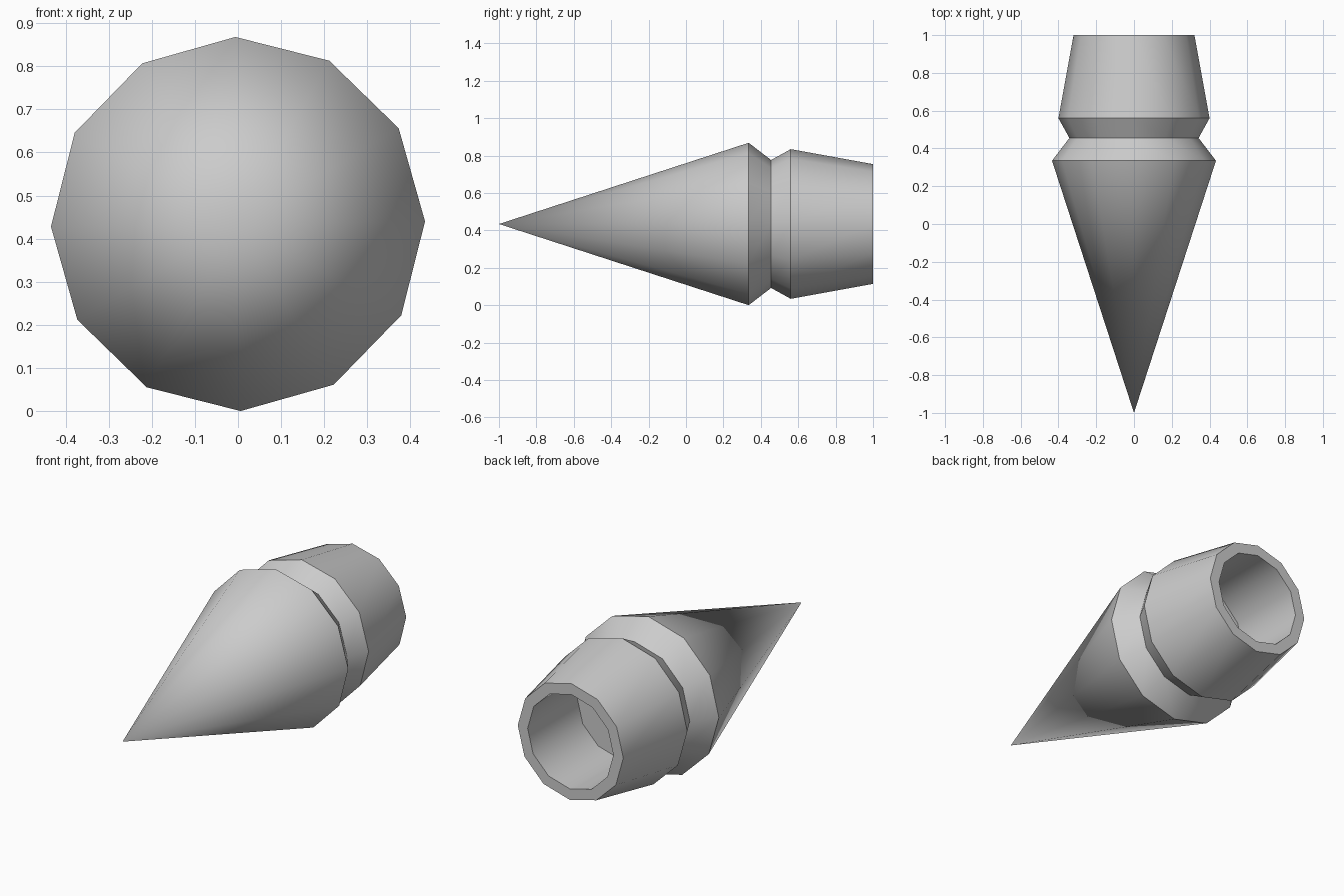
import bpy, bmesh, math

if "Cube" in bpy.data.objects:
    bpy.data.objects.remove(bpy.data.objects["Cube"])

SIDES = 12
TURN = math.radians(0.8)
CENTRE_Z = 0.434

# (y, radius) from the rim of the tip, over the grooved collar, to the socket floor
PROFILE = [(0.335, 0.434), (0.455, 0.342), (0.56, 0.40),
           (1.0, 0.32), (1.0, 0.26), (0.57, 0.26)]


def ring(bm, y, r):
    pts = []
    for i in range(SIDES):
        a = TURN + i * math.tau / SIDES
        pts.append(bm.verts.new((r * math.cos(a), y, CENTRE_Z + r * math.sin(a))))
    return pts


bm = bmesh.new()
rings = [ring(bm, y, r) for y, r in PROFILE]

# Pointed tip
apex = bm.verts.new((0, -1, CENTRE_Z))
for i in range(SIDES):
    bm.faces.new((apex, rings[0][i], rings[0][(i + 1) % SIDES]))

# Collar, sleeve, rim and socket wall
for a, b in zip(rings, rings[1:]):
    for i in range(SIDES):
        j = (i + 1) % SIDES
        bm.faces.new((a[i], b[i], b[j], a[j]))

# Socket floor
bm.faces.new(rings[-1])
bmesh.ops.recalc_face_normals(bm, faces=bm.faces)

mesh = bpy.data.meshes.new("pointed_tip")
bm.to_mesh(mesh)
bm.free()
obj = bpy.data.objects.new("pointed_tip", mesh)
bpy.context.collection.objects.link(obj)

# Smooth sides with crisp collar edges
bpy.context.view_layer.objects.active = obj
obj.select_set(True)
bpy.ops.object.shade_smooth_by_angle(angle=math.radians(31))
